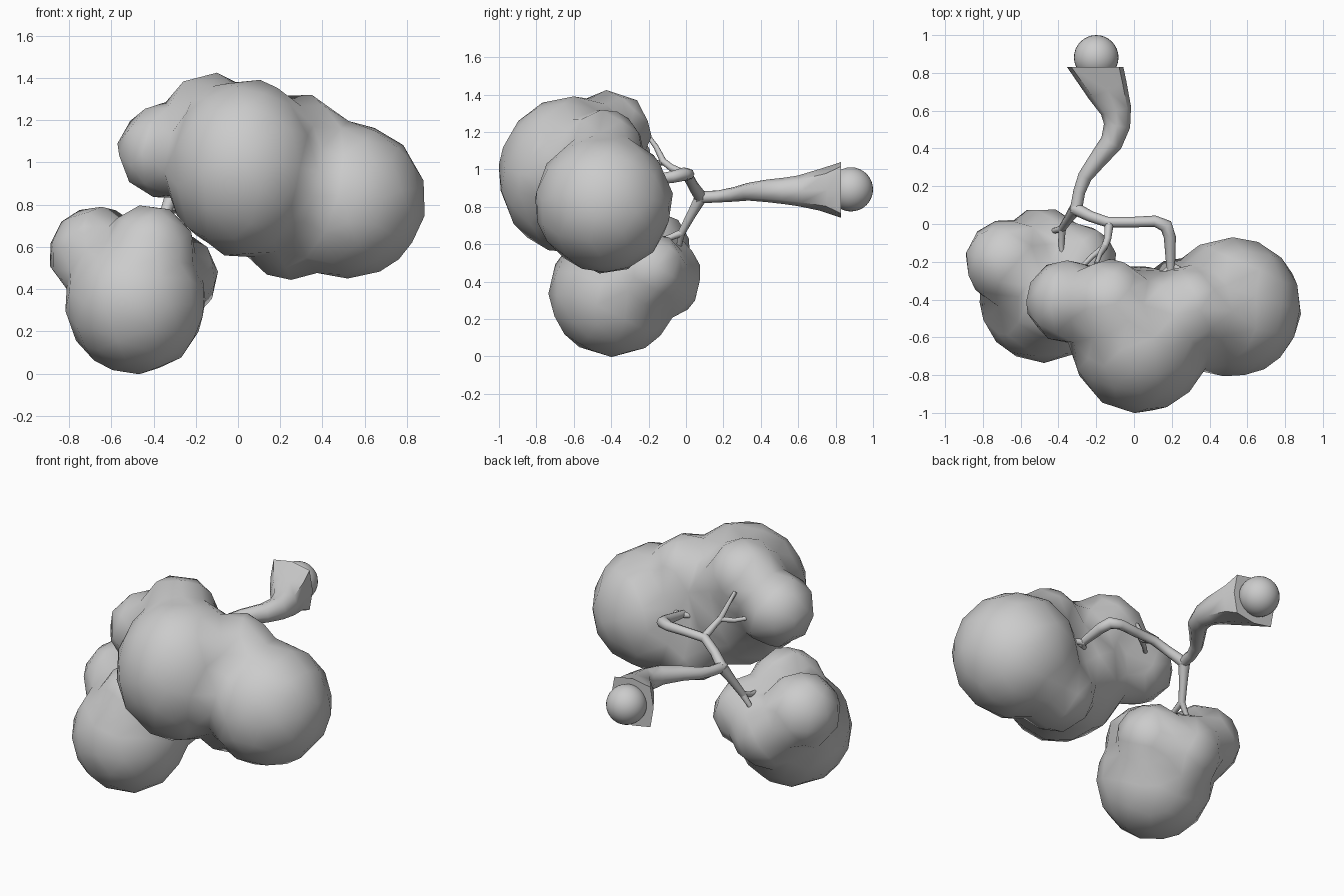
import bpy, bmesh, math
from mathutils import Vector, Matrix, Euler

if "Cube" in bpy.data.objects:
    bpy.data.objects.remove(bpy.data.objects["Cube"])


def finish(name, bm):
    mesh = bpy.data.meshes.new(name)
    bmesh.ops.recalc_face_normals(bm, faces=bm.faces)
    bm.to_mesh(mesh)
    bm.free()
    mesh.shade_smooth()
    obj = bpy.data.objects.new(name, mesh)
    bpy.context.collection.objects.link(obj)
    return obj


def foliage(name, puffs, faces):
    # balls (x, y, z, radius, x stretch, y stretch) fused, then made coarse
    bm = bmesh.new()
    for x, y, z, r, sx, sy in puffs:
        bmesh.ops.create_icosphere(
            bm, subdivisions=4, radius=r,
            matrix=Matrix.Translation((x, y, z)) @ Matrix.Diagonal((sx, sy, 1, 1)))
    obj = finish(name, bm)
    m = obj.modifiers.new("fuse", 'REMESH')
    m.mode, m.voxel_size = 'VOXEL', 0.025
    m = obj.modifiers.new("melt", 'SMOOTH')
    m.factor, m.iterations = 0.5, 5

    def bake():
        bpy.context.view_layer.update()
        dg = bpy.context.evaluated_depsgraph_get()
        mesh = bpy.data.meshes.new_from_object(obj.evaluated_get(dg))
        obj.modifiers.clear()
        obj.data = mesh
        return sum(len(p.vertices) - 2 for p in mesh.polygons)

    tris = bake()
    obj.modifiers.new("coarse", 'DECIMATE').ratio = faces / tris
    bake()
    obj.data.shade_smooth()
    return obj


def branch(name, pts, square_start=False):
    # eight-sided tube; pts are (x, y, z, half width)
    bm = bmesh.new()
    rings = []
    P = [Vector(p[:3]) for p in pts]
    for i, p in enumerate(P):
        d = (P[min(i + 1, len(P) - 1)] - P[max(i - 1, 0)]).normalized()
        if square_start and i == 0:
            d = Vector((0, -1, 0))
        up = Vector((0, 0, 1)) if abs(d.z) < 0.8 else Vector((0, 1, 0))
        u = d.cross(up).normalized()
        v = u.cross(d)
        ring = []
        for j in range(8):
            a = math.pi / 4 * j
            k = (1.2, 1.12, 1.06)[i] if (square_start and i < 3 and j % 2) else 1.0
            ring.append(bm.verts.new(p + (u * math.cos(a) + v * math.sin(a)) * pts[i][3] * k))
        rings.append(ring)
    for a, b in zip(rings, rings[1:]):
        for j in range(8):
            bm.faces.new((a[j], a[(j + 1) % 8], b[(j + 1) % 8], b[j]))
    bm.faces.new(rings[0])
    bm.faces.new(rings[-1])
    obj = finish(name, bm)
    obj.data.set_sharp_from_angle(angle=math.radians(55))
    return obj


# foliage clumps
foliage("upper_foliage", [
    (0.03, -0.61, 0.97, 0.42, 0.88, 0.93), (0.52, -0.44, 0.82, 0.367, 1, 1),
    (-0.35, -0.41, 1.05, 0.22, 1, 1), (-0.13, -0.41, 1.20, 0.222, 1, 1),
    (0.30, -0.45, 1.08, 0.24, 1, 0.95), (0.24, -0.42, 0.68, 0.235, 1, 1)], 360)
foliage("lower_foliage", [
    (-0.485, -0.39, 0.34, 0.342, 0.97, 1), (-0.67, -0.20, 0.565, 0.225, 1, 1),
    (-0.42, -0.42, 0.575, 0.22, 1, 1), (-0.49, -0.14, 0.42, 0.225, 1, 1),
    (-0.30, -0.20, 0.46, 0.205, 1, 1)], 260)

# trunk lying back along y, with the ball at its cut end
branch("trunk", [
    (-0.205, 0.83, 0.89, 0.149), (-0.14, 0.71, 0.89, 0.11),
    (-0.095, 0.60, 0.885, 0.082), (-0.09, 0.52, 0.885, 0.070),
    (-0.12, 0.43, 0.885, 0.060), (-0.20, 0.33, 0.88, 0.047),
    (-0.26, 0.25, 0.865, 0.038), (-0.29, 0.17, 0.855, 0.032),
    (-0.31, 0.06, 0.85, 0.032)], True)
bm = bmesh.new()
bmesh.ops.create_uvsphere(bm, u_segments=32, v_segments=16, radius=0.118,
                          matrix=Matrix.Translation((-0.2, 0.882, 0.893)))
finish("trunk_end_ball", bm)

# branches and twigs
branch("right_branch", [
    (-0.31, 0.08, 0.85, 0.034), (-0.23, 0.04, 0.91, 0.029),
    (-0.14, 0.01, 0.965, 0.028), (0.0, 0.01, 0.97, 0.028),
    (0.11, 0.015, 0.975, 0.030), (0.17, -0.01, 0.975, 0.036),
    (0.19, -0.07, 0.96, 0.032), (0.195, -0.25, 0.93, 0.022)])
branch("right_twig", [(0.195, -0.23, 0.93, 0.02), (0.13, -0.29, 0.92, 0.015),
                      (0.09, -0.34, 0.92, 0.012)])
branch("right_twig_outer", [(0.195, -0.22, 0.93, 0.02), (0.28, -0.26, 0.93, 0.014),
                            (0.40, -0.28, 0.92, 0.01)])
branch("upper_branch", [(-0.13, 0.01, 0.965, 0.024), (-0.14, -0.08, 1.01, 0.019),
                        (-0.16, -0.13, 1.05, 0.018)])
branch("upper_twig", [(-0.155, -0.12, 1.04, 0.018), (-0.18, -0.16, 1.12, 0.014),
                      (-0.20, -0.21, 1.19, 0.012)])
branch("side_twig", [(-0.155, -0.12, 1.04, 0.018), (-0.22, -0.17, 1.03, 0.014),
                     (-0.29, -0.24, 1.04, 0.012)])
branch("lower_branch", [(-0.31, 0.08, 0.85, 0.034), (-0.345, 0.03, 0.76, 0.025),
                        (-0.385, -0.03, 0.65, 0.02)])
branch("lower_twig", [(-0.38, -0.025, 0.66, 0.02), (-0.385, -0.10, 0.63, 0.016),
                      (-0.38, -0.20, 0.62, 0.014)])
branch("lower_twig_outer", [(-0.38, -0.025, 0.66, 0.02), (-0.42, -0.035, 0.60, 0.015),
                            (-0.44, -0.04, 0.56, 0.012)])
